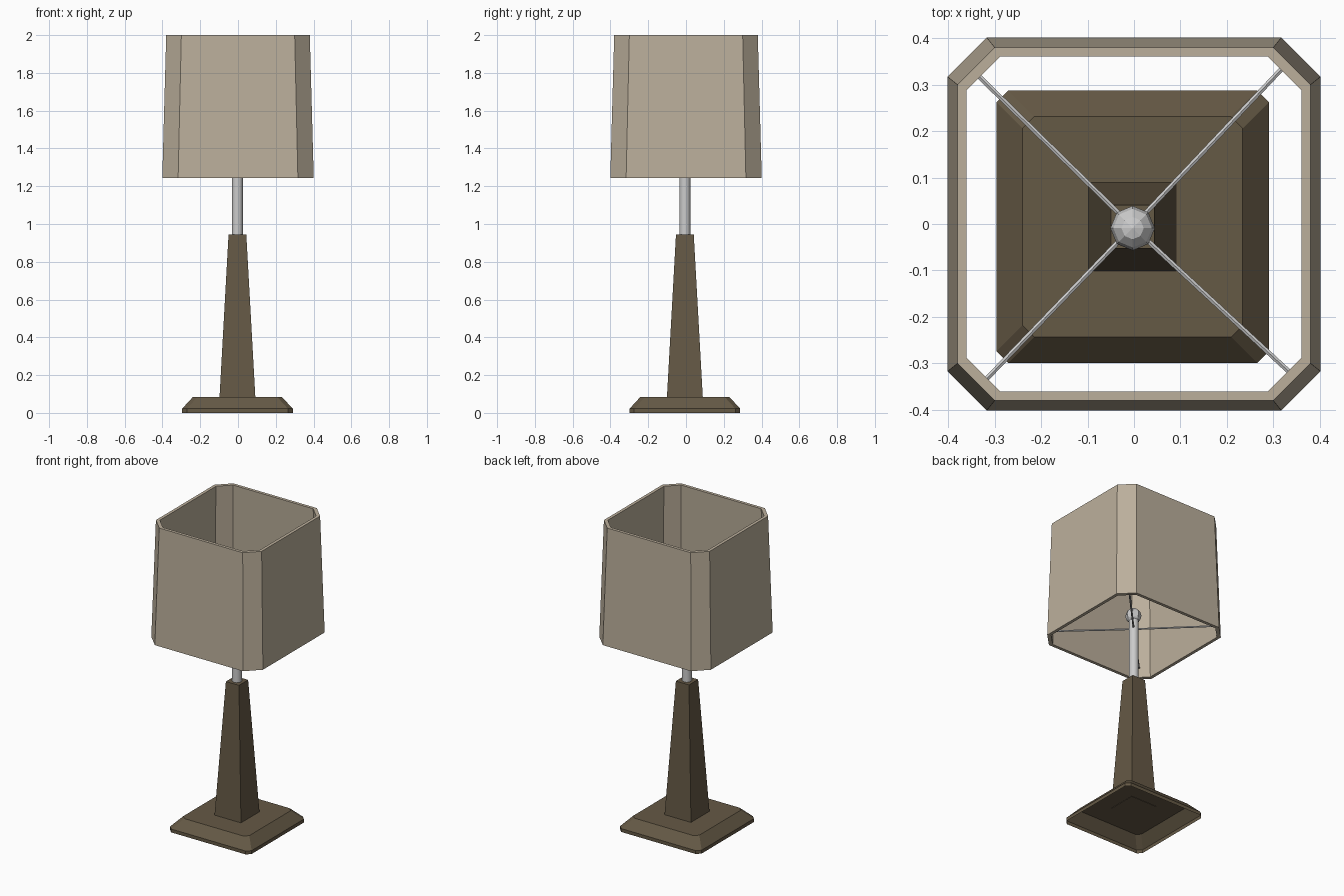
import bpy, bmesh, math
from mathutils import Matrix, Vector

if "Cube" in bpy.data.objects:
    bpy.data.objects.remove(bpy.data.objects["Cube"])

CX, CY = -0.003, -0.006   # the stand sits slightly off the shade's centre


def material(name, rgb):
    m = bpy.data.materials.new(name)
    m.diffuse_color = (*rgb, 1)
    m.use_nodes = True
    m.node_tree.nodes["Principled BSDF"].inputs["Base Color"].default_value = m.diffuse_color
    return m


def finish(name, bm, mat=None, loc=(0, 0, 0)):
    me = bpy.data.meshes.new(name)
    bm.to_mesh(me)
    bm.free()
    ob = bpy.data.objects.new(name, me)
    ob.location = loc
    bpy.context.collection.objects.link(ob)
    if mat:
        me.materials.append(mat)
    return ob


def square(half, z, cut=0.0):
    """Square ring, counter-clockwise, with optional cut corners."""
    pts = []
    for k in range(4):
        rot = Matrix.Rotation(k * math.pi / 2, 3, 'Z')
        corner = [(half, half - cut), (half - cut, half)] if cut else [(half, half)]
        pts += [rot @ Vector((x, y, z)) for x, y in corner]
    return pts


def loft(name, rings, mat, bottom=False, top=False, closed=False, loc=(0, 0, 0)):
    bm = bmesh.new()
    loops = [[bm.verts.new(p) for p in r] for r in rings]
    n = len(loops[0])
    pairs = list(zip(loops, loops[1:]))
    if closed:
        pairs.append((loops[-1], loops[0]))
    for a, b in pairs:
        for i in range(n):
            j = (i + 1) % n
            bm.faces.new((a[i], a[j], b[j], b[i]))
    if bottom:
        bm.faces.new(loops[0][::-1])
    if top:
        bm.faces.new(loops[-1])
    return finish(name, bm, mat, loc)


def rod(name, a, b, radius, sides):
    a, b = Vector(a), Vector(b)
    d = b - a
    bm = bmesh.new()
    mat = Matrix.Translation((a + b) / 2) @ d.to_track_quat('Z', 'Y').to_matrix().to_4x4()
    bmesh.ops.create_cone(bm, cap_ends=True, segments=sides, radius1=radius,
                          radius2=radius, depth=d.length, matrix=mat)
    return finish(name, bm)


wood = material("dark_wood", (0.13, 0.10, 0.06))
fabric = material("shade_fabric", (0.50, 0.43, 0.33))

# Foot: bevelled plate, open underneath
loft("base", [square(0.293, 0, 0.025), square(0.293, 0.022, 0.025),
              square(0.237, 0.083, 0.025)], wood, top=True, loc=(CX, CY, 0))

# Tapered column
loft("column", [square(0.095, 0.081), square(0.047, 0.945)], wood,
     bottom=True, top=True, loc=(CX, CY, 0))

# Metal pole and its ball
pole = rod("pole", (CX, CY, 0.94), (CX, CY, 1.38), 0.029, 12)
pole.data.shade_smooth()
with bpy.context.temp_override(object=pole, active_object=pole,
                               selected_objects=[pole], selected_editable_objects=[pole]):
    bpy.ops.object.shade_smooth_by_angle(angle=math.radians(40))
bm = bmesh.new()
bmesh.ops.create_uvsphere(bm, u_segments=8, v_segments=6, radius=0.048)
finish("pole_ball", bm, loc=(CX, CY - 0.003, 1.385))

# Four support rods reaching the shade's cut corners
for k in range(4):
    a = math.radians(46.4 + 90 * k)
    rod(f"support_rod_{k + 1}", (CX, CY, 1.295),
        (0.463 * math.cos(a), 0.463 * math.sin(a), 1.295), 0.006, 6)

# Shade: thick tapered wall, open at both ends
loft("shade", [square(0.401, 1.243, 0.084), square(0.380, 2.0, 0.080),
               square(0.360, 2.0, 0.072), square(0.381, 1.243, 0.076)],
     fabric, closed=True)
